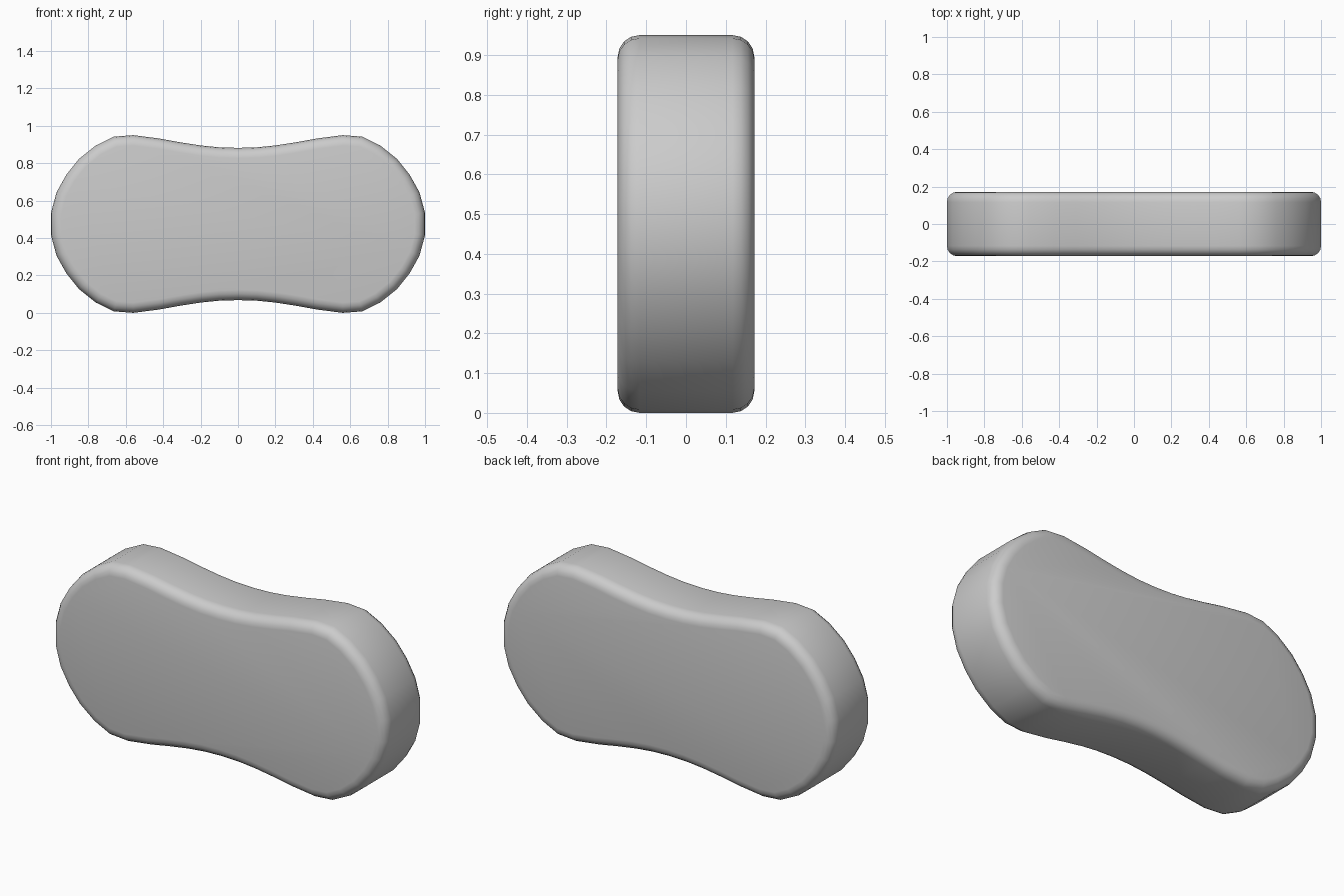
import bpy, bmesh

if "Cube" in bpy.data.objects:
    bpy.data.objects.remove(bpy.data.objects["Cube"])

HALF_DEPTH = 0.172
MID_Z = 0.475

# Upper right quarter of the outline: x, height above the middle
quarter = [(1.0, 0.06), (0.97, 0.17), (0.917, 0.265), (0.85, 0.348),
           (0.76, 0.42), (0.665, 0.467), (0.56, 0.475), (0.42, 0.457),
           (0.31, 0.437), (0.2, 0.42), (0.1, 0.41)]
top = quarter + [(0, 0.407)] + [(-x, z) for x, z in reversed(quarter)]
outline = top + [(-x, -z) for x, z in top]

# Waisted pad body, extruded front to back
bm = bmesh.new()
front = bm.faces.new([bm.verts.new((x, -HALF_DEPTH, MID_Z + z)) for x, z in outline])
result = bmesh.ops.extrude_face_region(bm, geom=[front], use_keep_orig=True)
back = [v for v in result["geom"] if isinstance(v, bmesh.types.BMVert)]
bmesh.ops.translate(bm, verts=back, vec=(0, 2 * HALF_DEPTH, 0))
bmesh.ops.recalc_face_normals(bm, faces=bm.faces)

# Rounded rims on the front and back faces
rims = [e for e in bm.edges if abs(e.verts[0].co.y - e.verts[1].co.y) < 1e-4]
bmesh.ops.bevel(bm, geom=rims, offset=0.055, segments=4, profile=0.5, affect='EDGES')
for f in bm.faces:
    f.smooth = True

mesh = bpy.data.meshes.new("waisted_pad")
bm.to_mesh(mesh)
bm.free()
pad = bpy.data.objects.new("waisted_pad", mesh)
bpy.context.collection.objects.link(pad)
